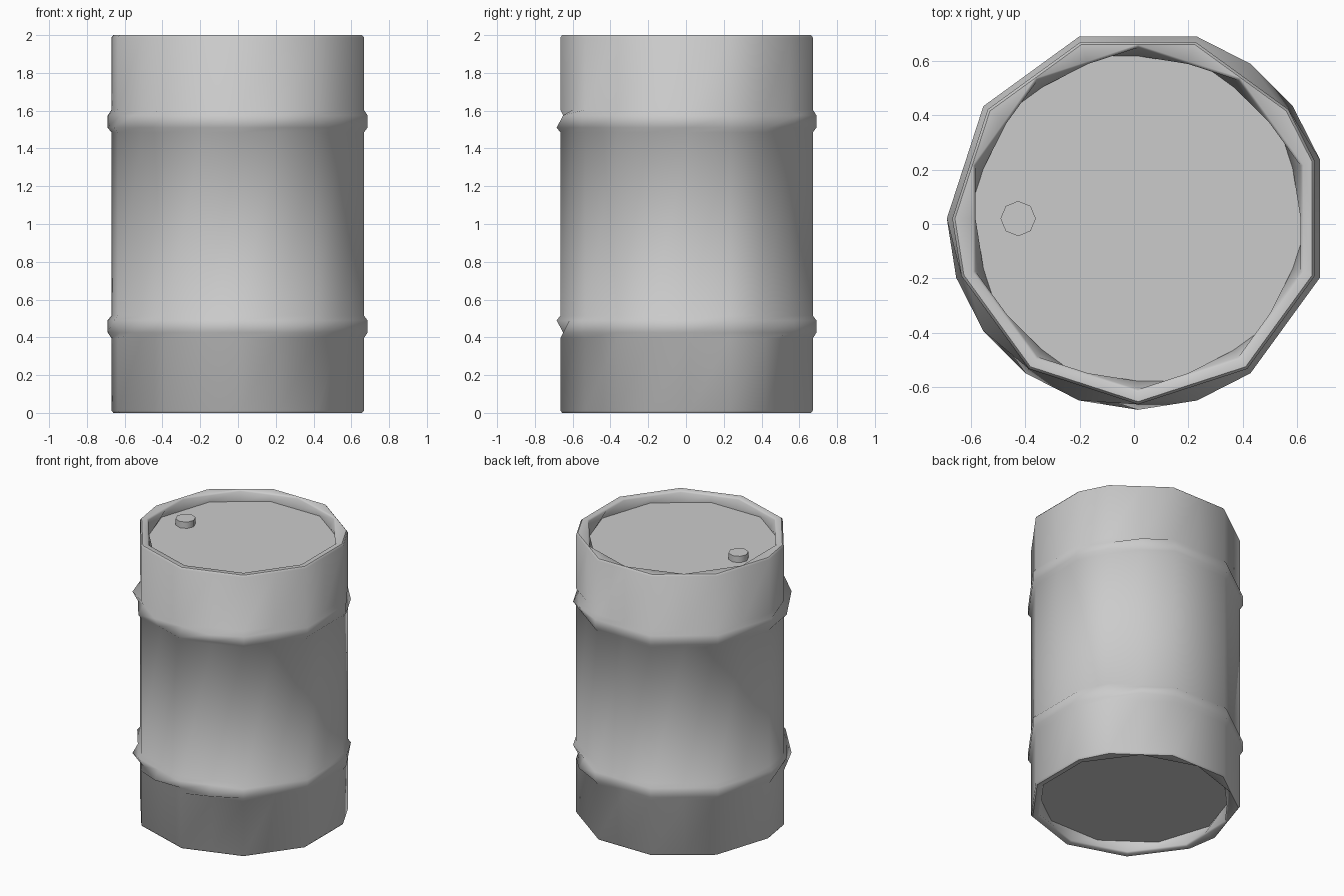
import bpy, bmesh, math

if "Cube" in bpy.data.objects:
    bpy.data.objects.remove(bpy.data.objects["Cube"])

CX, CY, STEP = 0.015, 0.02, 18

# corner angles of the cross-sections (degrees)
ODD = [18 + 36 * k for k in range(10)]
EVEN = [36 * k for k in range(10)]
BODY = [18, 36, 72, 108, 144, 180, 198, 234, 270, 306, 342]
HOOP = [18, 54, 72, 108, 144, 180, 216, 252, 288, 306, 342]


def loop_radius(angle, corners, r):
    """Distance to the polygon outline at an angle."""
    ext = [corners[-1] - 360] + corners + [corners[0] + 360]
    for a, b in zip(ext, ext[1:]):
        if a <= angle <= b:
            half = math.radians((b - a) / 2)
            return r * math.cos(half) / math.cos(math.radians(angle - (a + b) / 2))


def finish(bm, name, smooth):
    bmesh.ops.recalc_face_normals(bm, faces=bm.faces)
    mesh = bpy.data.meshes.new(name)
    bm.to_mesh(mesh)
    bm.free()
    ob = bpy.data.objects.new(name, mesh)
    bpy.context.collection.objects.link(ob)
    bpy.context.view_layer.objects.active = ob
    ob.select_set(True)
    bpy.ops.object.shade_smooth_by_angle(angle=math.radians(smooth))
    ob.select_set(False)
    return ob


# lower half profile: recessed base, rim, wall, hoop (mirrored for the top)
half = [
    (EVEN, 0.63, 0.07), (ODD, 0.63, 0.01), (ODD, 0.64, 0.0),
    (BODY, 0.675, 0.0), (BODY, 0.685, 0.012),
    (BODY, 0.685, 0.395), (HOOP, 0.705, 0.425),
    (BODY, 0.705, 0.49), (BODY, 0.685, 0.515),
]
profile = half + [(c, r, 2 - z) for c, r, z in reversed(half)]

# drum
bm = bmesh.new()
rows = []
for corners, r, z in profile:
    row = []
    for a in range(0, 360, STEP):
        d, t = loop_radius(a, corners, r), math.radians(a)
        row.append(bm.verts.new((CX + d * math.cos(t), CY + d * math.sin(t), z)))
    rows.append(row)
n = len(rows[0])
for low, up in zip(rows, rows[1:]):
    for i in range(n):
        j = (i + 1) % n
        bm.faces.new((low[i], low[j], up[j], up[i]))
bm.faces.new(rows[0][::-1])
bm.faces.new(rows[-1])
finish(bm, "drum", 50)

# filler cap on the lid
bm = bmesh.new()
bmesh.ops.create_cone(bm, cap_ends=True, segments=8, radius1=0.065, radius2=0.065, depth=0.05)
bmesh.ops.translate(bm, verts=bm.verts, vec=(-0.427, CY, 1.95))
finish(bm, "filler_cap", 50)
